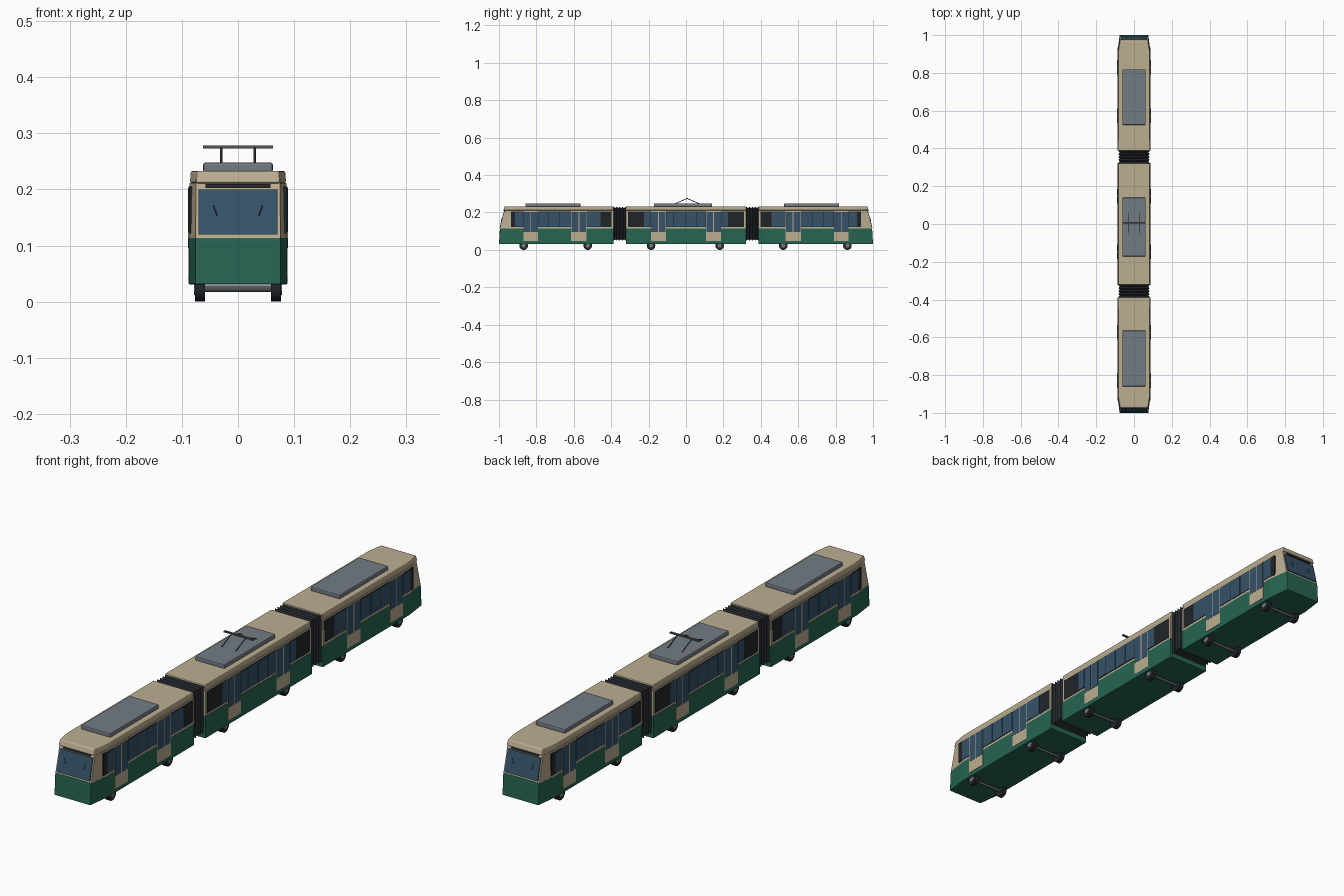
import bpy, bmesh, math
from mathutils import Vector

if "Cube" in bpy.data.objects:
    bpy.data.objects.remove(bpy.data.objects["Cube"])


def mat(name, r, g, b):
    m = bpy.data.materials.new(name)
    m.diffuse_color = (r, g, b, 1)
    m.use_nodes = True
    m.node_tree.nodes["Principled BSDF"].inputs["Base Color"].default_value = m.diffuse_color
    return m


CREAM = mat("cream", 0.50, 0.42, 0.28)
GREEN = mat("green", 0.02, 0.13, 0.085)
GLASS = mat("glass", 0.035, 0.085, 0.14)
BLACK = mat("black", 0.015, 0.018, 0.022)
GREY = mat("grey", 0.17, 0.20, 0.23)
METAL = mat("metal", 0.08, 0.09, 0.10)


def finish(name, bm, material, bevel=0):
    bmesh.ops.recalc_face_normals(bm, faces=bm.faces)
    me = bpy.data.meshes.new(name)
    bm.to_mesh(me)
    bm.free()
    ob = bpy.data.objects.new(name, me)
    bpy.context.collection.objects.link(ob)
    me.materials.append(material)
    if bevel:
        b = ob.modifiers.new("bevel", 'BEVEL')
        b.width, b.segments, b.limit_method = bevel, 2, 'ANGLE'
    return ob


def loft(name, levels, material, bevel=0):
    """Closed solid through a stack of (outline, z) levels."""
    bm = bmesh.new()
    rings = [[bm.verts.new((x, y, z)) for x, y in pts] for pts, z in levels]
    n = len(rings[0])
    for a, b in zip(rings, rings[1:]):
        for i in range(n):
            bm.faces.new((a[i], a[(i + 1) % n], b[(i + 1) % n], b[i]))
    bm.faces.new(rings[0])
    bm.faces.new(rings[-1])
    return finish(name, bm, material, bevel)


def box(name, x0, x1, y0, y1, z0, z1, material, bevel=0):
    r = [(x0, y0), (x1, y0), (x1, y1), (x0, y1)]
    return loft(name, [(r, z0), (r, z1)], material, bevel)


def cylinder(name, p, q, radius, material, sides=24):
    p, q = Vector(p), Vector(q)
    bm = bmesh.new()
    bmesh.ops.create_cone(bm, cap_ends=True, segments=sides, radius1=radius,
                          radius2=radius, depth=(q - p).length)
    rot = (q - p).to_track_quat('Z', 'Y').to_matrix().to_4x4()
    bm.transform(rot)
    bmesh.ops.translate(bm, verts=bm.verts, vec=(p + q) / 2)
    ob = finish(name, bm, material)
    ob.data.shade_smooth()
    ob.data.set_sharp_from_angle(angle=math.radians(35))
    return ob


def nose_y(z):
    return 0.995 - (z - 0.114) * 0.26


def plan(s, hw, nose, nose_hw):
    """End car outline with a tapered nose, s = end of the train."""
    pts = [(hw, 0.388), (hw, 0.91), (nose_hw, nose), (-nose_hw, nose), (-hw, 0.91), (-hw, 0.388)]
    return [(x, y * s) for x, y in pts]


# end cars: skirt, upper body, roof cap, windscreen
for s, end in ((-1, "front"), (1, "rear")):
    loft(end + "_car_skirt", [(plan(s, 0.087, 1.0, 0.076), 0.031),
                              (plan(s, 0.088, 0.995, 0.076), 0.114)], GREEN, 0.002)
    loft(end + "_car_body", [(plan(s, 0.087, 0.994, 0.0755), 0.112),
                             (plan(s, 0.086, nose_y(0.212), 0.075), 0.212)], CREAM)
    loft(end + "_car_roof", [(plan(s, 0.0855, 0.977, 0.075), 0.211),
                             (plan(s, 0.0845, 0.970, 0.074), 0.233)], CREAM, 0.004)
    for name, hw, z0, z1, m in (("windscreen", 0.070, 0.120, 0.200, GLASS),
                                ("destination_panel", 0.058, 0.203, 0.210, BLACK)):
        lv = [([(x, s * (nose_y(z) + d)) for x, d in
                ((hw, -0.004), (hw, 0.003), (-hw, 0.003), (-hw, -0.004))], z) for z in (z0, z1)]
        loft(f"{end}_{name}", lv, m)
    for x in (-1, 1):
        cylinder(end + "_wiper", (x * 0.037, s * (nose_y(0.153) + 0.004), 0.153),
                 (x * 0.044, s * (nose_y(0.172) + 0.004), 0.172), 0.001, BLACK, 8)

# middle car
box("middle_car_skirt", -0.088, 0.088, -0.322, 0.322, 0.031, 0.114, GREEN, 0.002)
box("middle_car_body", -0.086, 0.086, -0.32, 0.32, 0.112, 0.212, CREAM)
box("middle_car_roof", -0.0845, 0.0845, -0.321, 0.321, 0.211, 0.233, CREAM, 0.004)


def side_fittings(car, s, band, panes, doors):
    """Window band, panes and double doors on both sides of a car."""
    for x in (-1, 1):
        def panel(name, y0, y1, z0, z1, out, m):
            box(f"{car}_{name}", x * 0.08, x * out, s * y0, s * y1, z0, z1, m)
        panel("window_band", *band, 0.122, 0.205, 0.0875, BLACK)
        for y0, y1 in panes:
            panel("window", y0 + 0.0015, y1 - 0.0015, 0.124, 0.203, 0.0885, GLASS)
        for y0, y1 in doors:
            panel("door", y0, y1, 0.047, 0.205, 0.0885, CREAM)
            mid = (y0 + y1) / 2
            for a, b in ((y0 + 0.002, mid - 0.0025), (mid + 0.0025, y1 - 0.002)):
                panel("door_glass", a, b, 0.096, 0.203, 0.0893, GLASS)


end_panes = [(0.87, 0.915), (0.733, 0.79), (0.674, 0.733), (0.614, 0.674), (0.455, 0.532)]
end_doors = [(0.79, 0.87), (0.532, 0.614)]
side_fittings("front_car", -1, (0.397, 0.935), end_panes, end_doors)
side_fittings("rear_car", 1, (0.397, 0.935), end_panes, end_doors)
side_fittings("middle_car", 1, (-0.31, 0.31),
              [(-0.225, -0.188), (-0.107, -0.065), (-0.065, -0.005), (-0.005, 0.055),
               (0.055, 0.107), (0.188, 0.225)], [(-0.188, -0.107), (0.107, 0.188)])

# folded bellows between the cars
for s in (-1, 1):
    bm = bmesh.new()
    rings = []
    folds = 5
    for i in range(folds * 2 + 1):
        y = s * (0.316 + 0.078 * i / (folds * 2))
        d = 0.006 if i % 2 == 0 else 0
        hw, z0, z1 = 0.082 - d, 0.05 + d, 0.23 - d
        rings.append([bm.verts.new((x, y, z)) for x, z in
                      ((-hw, z0), (hw, z0), (hw, z1), (-hw, z1))])
    for a, b in zip(rings, rings[1:]):
        for i in range(4):
            bm.faces.new((a[i], a[(i + 1) % 4], b[(i + 1) % 4], b[i]))
    bm.faces.new(rings[0])
    bm.faces.new(rings[-1])
    finish("bellows", bm, BLACK)

# wheels, hubs and axles
for y in (-0.868, -0.525, -0.187, 0.18, 0.52, 0.863):
    cylinder("axle", (-0.065, y, 0.023), (0.065, y, 0.023), 0.006, METAL, 12)
    for x in (-1, 1):
        cylinder("wheel", (x * 0.059, y, 0.023), (x * 0.077, y, 0.023), 0.023, BLACK)
        cylinder("wheel_hub", (x * 0.07, y, 0.023), (x * 0.0785, y, 0.023), 0.011, GREY, 16)

# roof equipment boxes
for y in (-0.712, -0.016, 0.672):
    h = 0.155 if abs(y) < 0.1 else 0.147
    box("roof_unit", -0.062, 0.062, y - h, y + h, 0.230, 0.248, GREY, 0.004)

# pantograph
for x in (-0.03, 0.03):
    for dy in (-0.062, 0.062):
        cylinder("pantograph_arm", (x, 0.006 + dy, 0.248), (x, 0.006, 0.275), 0.002, METAL, 8)
box("pantograph_bar", -0.062, 0.062, 0.002, 0.010, 0.273, 0.278, METAL)
